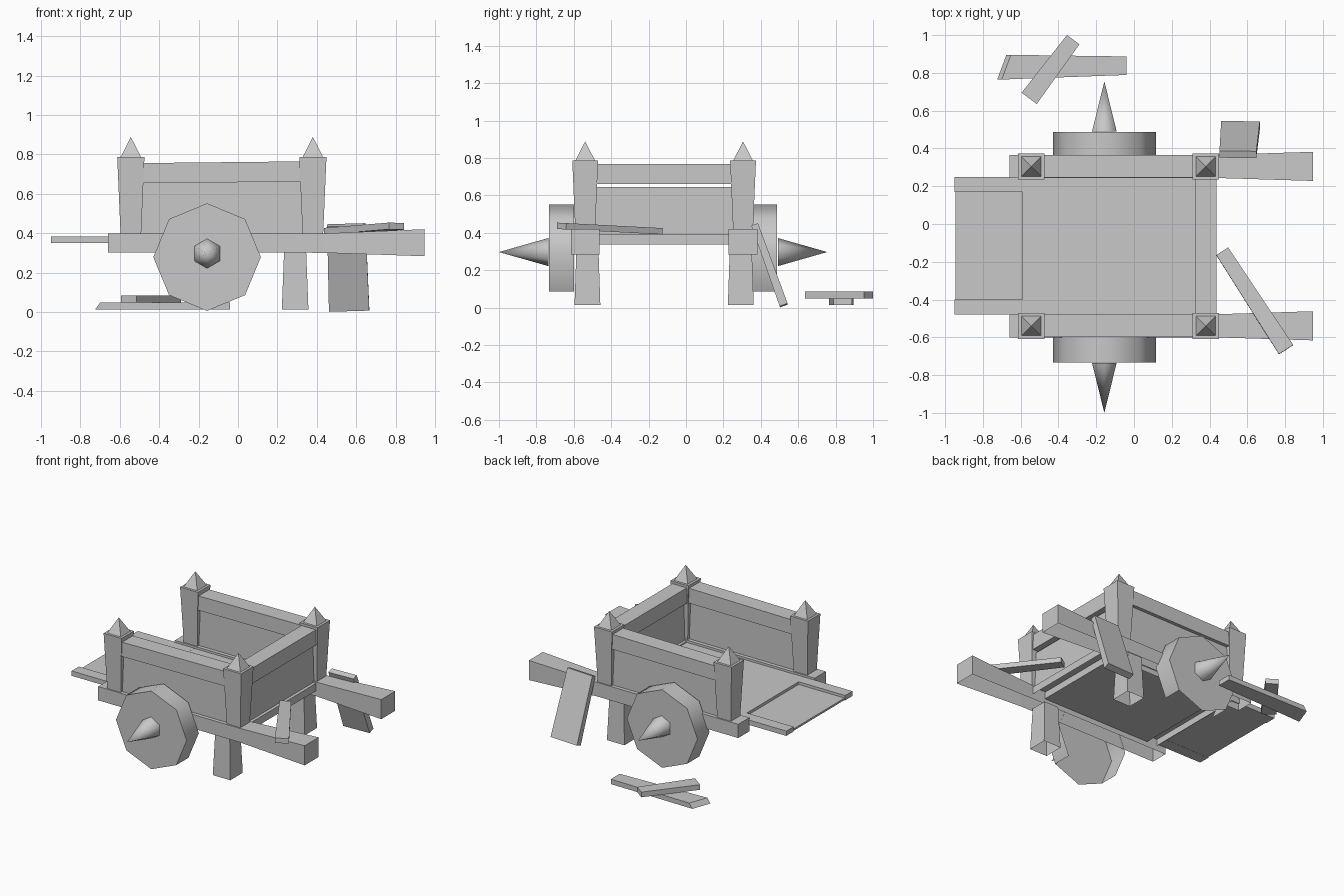
import bpy
import bmesh
from math import radians
from mathutils import Vector

if "Cube" in bpy.data.objects:
    bpy.data.objects.remove(bpy.data.objects["Cube"], do_unlink=True)

GREY = (0.58, 0.58, 0.58, 1)
mat = bpy.data.materials.new("plain_grey")
mat.use_nodes = True
mat.diffuse_color = GREY
mat.node_tree.nodes["Principled BSDF"].inputs["Base Color"].default_value = GREY

X, Y, Z = Vector((1, 0, 0)), Vector((0, 1, 0)), Vector((0, 0, 1))


def remove_faces(bm, rule):
    bmesh.ops.delete(bm, geom=[f for f in bm.faces if rule(f.normal)], context="FACES")


def loft(name, sections, side, hollow=False):
    """Timber through (centre, width along side, thickness, skews) sections."""
    bm = bmesh.new()
    axis = (Vector(sections[-1][0]) - Vector(sections[0][0])).normalized()
    w = (Vector(side) - axis * axis.dot(Vector(side))).normalized()
    n = axis.cross(w)
    rings = []
    for centre, wide, thick, *skew in sections:
        sw, sn = skew or (0, 0)
        rings.append([bm.verts.new(Vector(centre) + w * a * wide / 2 + n * b * thick / 2
                                   + axis * (a * sw + b * sn))
                      for a, b in ((-1, -1), (1, -1), (1, 1), (-1, 1))])
    for r, s in zip(rings, rings[1:]):
        for i in range(4):
            j = (i + 1) % 4
            bm.faces.new((r[i], r[j], s[j], s[i]))
    bm.faces.new(rings[0])
    bm.faces.new(rings[-1])
    bmesh.ops.recalc_face_normals(bm, faces=bm.faces)
    if hollow:  # open underside
        bm.normal_update()
        remove_faces(bm, lambda normal: normal.z < -0.8)
    mesh = bpy.data.meshes.new(name)
    bm.to_mesh(mesh)
    bm.free()
    mesh.materials.append(mat)
    obj = bpy.data.objects.new(name, mesh)
    bpy.context.collection.objects.link(obj)


def box(name, x, y, z, hollow=False):
    """Box from its low and high limits on each axis."""
    cy, cz = sum(y) / 2, sum(z) / 2
    size = (y[1] - y[0], z[1] - z[0])
    loft(name, [((x[0], cy, cz), *size), ((x[1], cy, cz), *size)], Y, hollow)


def cone(name, sides, r1, r2, depth, loc, rot, smooth=True):
    bpy.ops.mesh.primitive_cone_add(vertices=sides, radius1=r1, radius2=r2,
                                    depth=depth, location=loc, rotation=rot)
    obj = bpy.context.object
    obj.name = name
    obj.data.materials.append(mat)
    if smooth:
        bpy.ops.object.shade_smooth_by_angle(angle=radians(65))
    return obj


FRONT, BACK, MID = -0.539, 0.305, -0.1225
REAR_X, FORE_X = -0.544, 0.38
WHEEL_X = -0.157

for side, y, s in (("front", FRONT, -1), ("back", BACK, 1)):
    # Long side beam that flares into a pulling shaft
    loft(side + "_beam", [((-0.66, y, 0.35), 0.122, 0.096),
                          ((0.43, y, 0.35), 0.122, 0.098),
                          ((0.947, y, 0.352), 0.154, 0.137)], Y, hollow=True)
    # Side wall and its top rail, let into the posts
    box(side + "_wall", (-0.52, 0.36), (y - 0.035, y + 0.035), (0.39, 0.662))
    loft(side + "_rail", [((-0.51, y, 0.706), 0.118, 0.1),
                          ((0.345, y, 0.713), 0.118, 0.104)], Y)
    # Leg widening toward the ground
    loft(side + "_leg", [((0.29, y - s * 0.012, 0.014), 0.135, 0.138),
                         ((0.29, y - s * 0.012, 0.31), 0.112, 0.118)], X, hollow=True)
    # Corner posts with pointed caps
    for end, x in (("rear", REAR_X), ("fore", FORE_X)):
        loft(f"{side}_{end}_post", [((x, y, 0.39), 0.104, 0.104),
                                    ((x, y, 0.786), 0.138, 0.138)], X)
        cone(f"{side}_{end}_finial", 4, 0.076, 0, 0.105, (x, y, 0.836),
             (0, 0, radians(45)), smooth=False)
    # Eight-sided wheel, open on its inner face and lowest sides
    turn = (radians(-90 * s), 0, 0)
    wheel = cone(side + "_wheel", 8, 0.273, 0.273, 0.134,
                 (WHEEL_X, MID + s * 0.543, 0.279), turn)
    bm = bmesh.new()
    bm.from_mesh(wheel.data)
    remove_faces(bm, lambda normal: normal.z < -0.8 or s * normal.y > 0.8)
    bm.to_mesh(wheel.data)
    bm.free()
    # Spiked hub
    cone(side + "_hub_spike", 6, 0.075, 0, 0.264,
         (WHEEL_X, MID + s * 0.7455, 0.297), turn)

# Floor and the fore cross timber
box("floor", (-0.51, 0.335), (-0.48, 0.25), (0.338, 0.383))
box("fore_crossbar", (0.33, 0.432), (-0.48, 0.25), (0.338, 0.39), hollow=True)

# Closed end wall and rail, let into the posts
box("end_wall", (FORE_X - 0.03, FORE_X + 0.03), (-0.51, 0.28), (0.388, 0.645))
box("end_rail", (FORE_X - 0.056, FORE_X + 0.056), (-0.51, 0.28), (0.66, 0.768))

# Lowered tailgate
box("tailgate_panel", (-0.945, -0.59), (-0.475, 0.245), (0.351, 0.365))
box("tailgate_crossbar", (-0.59, -0.51), (-0.48, 0.25), (0.338, 0.384), hollow=True)
for name, y in (("tailgate_front_bar", -0.44), ("tailgate_back_bar", 0.21)):
    box(name, (-0.95, -0.59), (y - 0.04, y + 0.04), (0.35, 0.384))

# Loose planks: two leaning on the cart, two crossed on the ground
loft("plank_on_shaft", [((0.467, -0.145, 0.409), 0.074, 0.034),
                        ((0.805, -0.665, 0.436), 0.09, 0.034)], X)
loft("leaning_plank", [((0.564, 0.523, 0.012), 0.205, 0.045),
                       ((0.55, 0.368, 0.442), 0.195, 0.038)], X)
loft("ground_plank", [((-0.688, 0.83, 0.031), 0.13, 0.034, 0.025, 0.012),
                      ((-0.04, 0.838, 0.031), 0.098, 0.034)], Y)
loft("crossed_plank", [((-0.555, 0.665, 0.067), 0.1, 0.036),
                       ((-0.322, 0.976, 0.067), 0.082, 0.036)], X)
